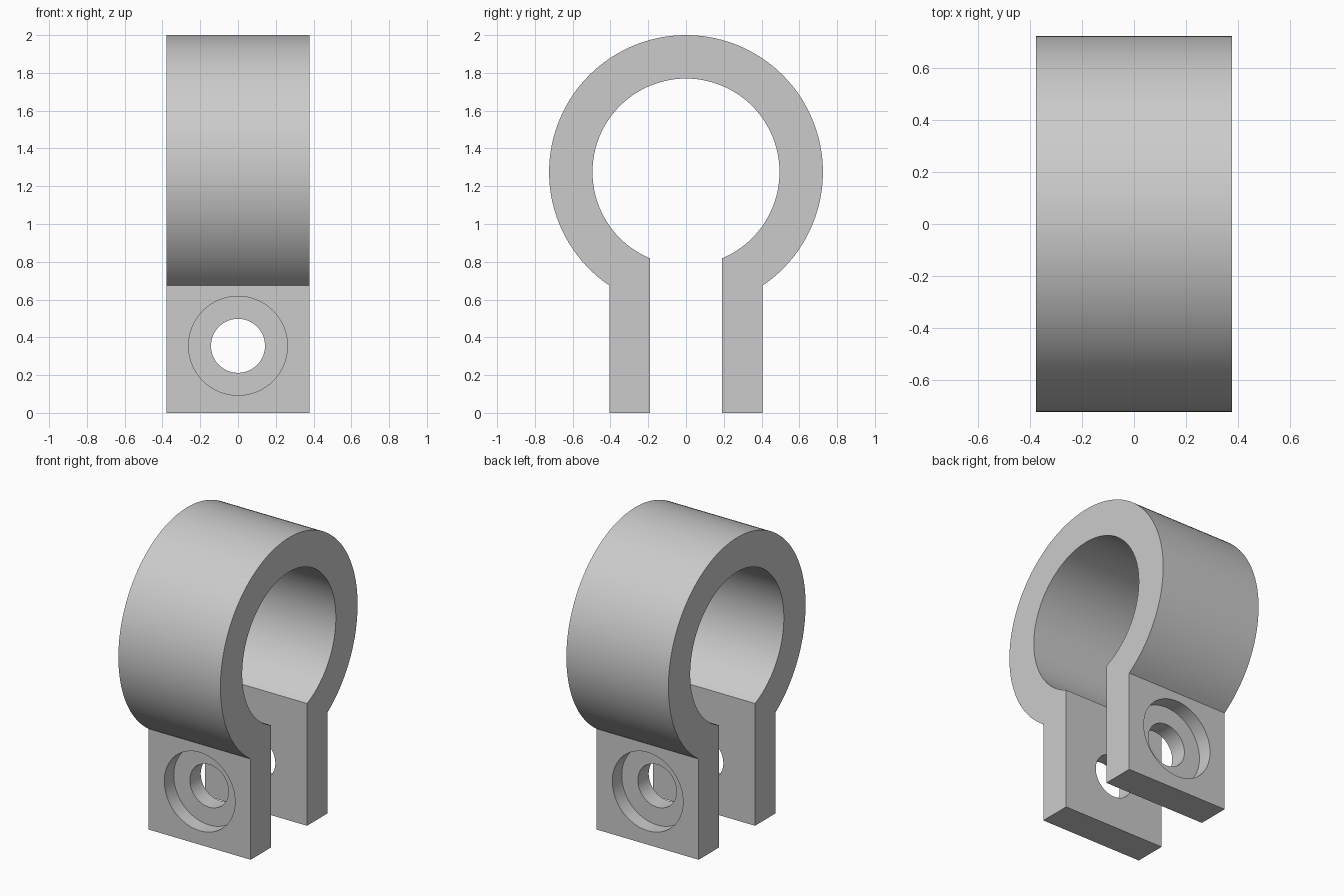
import bpy
import bmesh
from math import asin, cos, pi, sin
from mathutils import Matrix, Vector

WIDTH = 0.755
CENTRE_Z = 1.275
R_OUT, R_IN = 0.725, 0.495
Y_OUT, Y_IN = 0.405, 0.19
HOLE_Z, HOLE_R = 0.355, 0.143
BORE_R, BORE_DEPTH = 0.262, 0.1

cube = bpy.data.objects.get("Cube")
if cube:
    bpy.data.objects.remove(cube, do_unlink=True)

grey = bpy.data.materials.new("plain grey")
grey.use_nodes = True
grey.diffuse_color = (0.6, 0.6, 0.6, 1)
grey.node_tree.nodes["Principled BSDF"].inputs["Base Color"].default_value = (0.6, 0.6, 0.6, 1)


def make_object(name, bm):
    bmesh.ops.recalc_face_normals(bm, faces=bm.faces)
    mesh = bpy.data.meshes.new(name)
    bm.to_mesh(mesh)
    bm.free()
    mesh.materials.append(grey)
    obj = bpy.data.objects.new(name, mesh)
    bpy.context.collection.objects.link(obj)
    return obj


def arc(radius, half_gap, steps):
    """Arc over the top, from the +y leg to the -y leg."""
    start = -pi / 2 + asin(half_gap / radius)
    sweep = pi - 2 * start
    angles = [start + sweep * i / steps for i in range(steps + 1)]
    return [(radius * cos(a), CENTRE_Z + radius * sin(a)) for a in angles]


def cut_cylinder(target, radius, depth, y):
    """Cut a round hole along y, centred at the given y."""
    bm = bmesh.new()
    place = Matrix.Translation((0, y, HOLE_Z)) @ Matrix.Rotation(pi / 2, 4, "X")
    bmesh.ops.create_cone(bm, cap_ends=True, segments=64, radius1=radius,
                          radius2=radius, depth=depth, matrix=place)
    cutter = make_object("hole_cutter", bm)
    cutter.hide_render = True
    mod = target.modifiers.new("hole", "BOOLEAN")
    mod.operation = "DIFFERENCE"
    mod.solver = "EXACT"
    mod.object = cutter
    bpy.context.view_layer.objects.active = target
    bpy.ops.object.modifier_apply(modifier=mod.name)
    bpy.data.objects.remove(cutter, do_unlink=True)


# Clamp body: open ring with two legs, extruded across x
outline = [(Y_OUT, 0)] + arc(R_OUT, Y_OUT, 96) + [(-Y_OUT, 0), (-Y_IN, 0)]
outline += arc(R_IN, Y_IN, 96)[::-1] + [(Y_IN, 0)]
bm = bmesh.new()
face = bm.faces.new([bm.verts.new((-WIDTH / 2, y, z)) for y, z in outline])
extruded = bmesh.ops.extrude_face_region(bm, geom=[face])["geom"]
bmesh.ops.translate(bm, vec=Vector((WIDTH, 0, 0)),
                    verts=[v for v in extruded if isinstance(v, bmesh.types.BMVert)])
clamp = make_object("pipe_clamp", bm)

# Bolt hole through both legs, with a counterbore on each outer face
cut_cylinder(clamp, HOLE_R, 2, 0)
for side in (-1, 1):
    cut_cylinder(clamp, BORE_R, 2 * BORE_DEPTH, side * Y_OUT)

# Smooth curved walls, crisp edges
bpy.ops.object.select_all(action="DESELECT")
clamp.select_set(True)
bpy.context.view_layer.objects.active = clamp
bpy.ops.object.shade_smooth_by_angle(angle=pi / 6)
